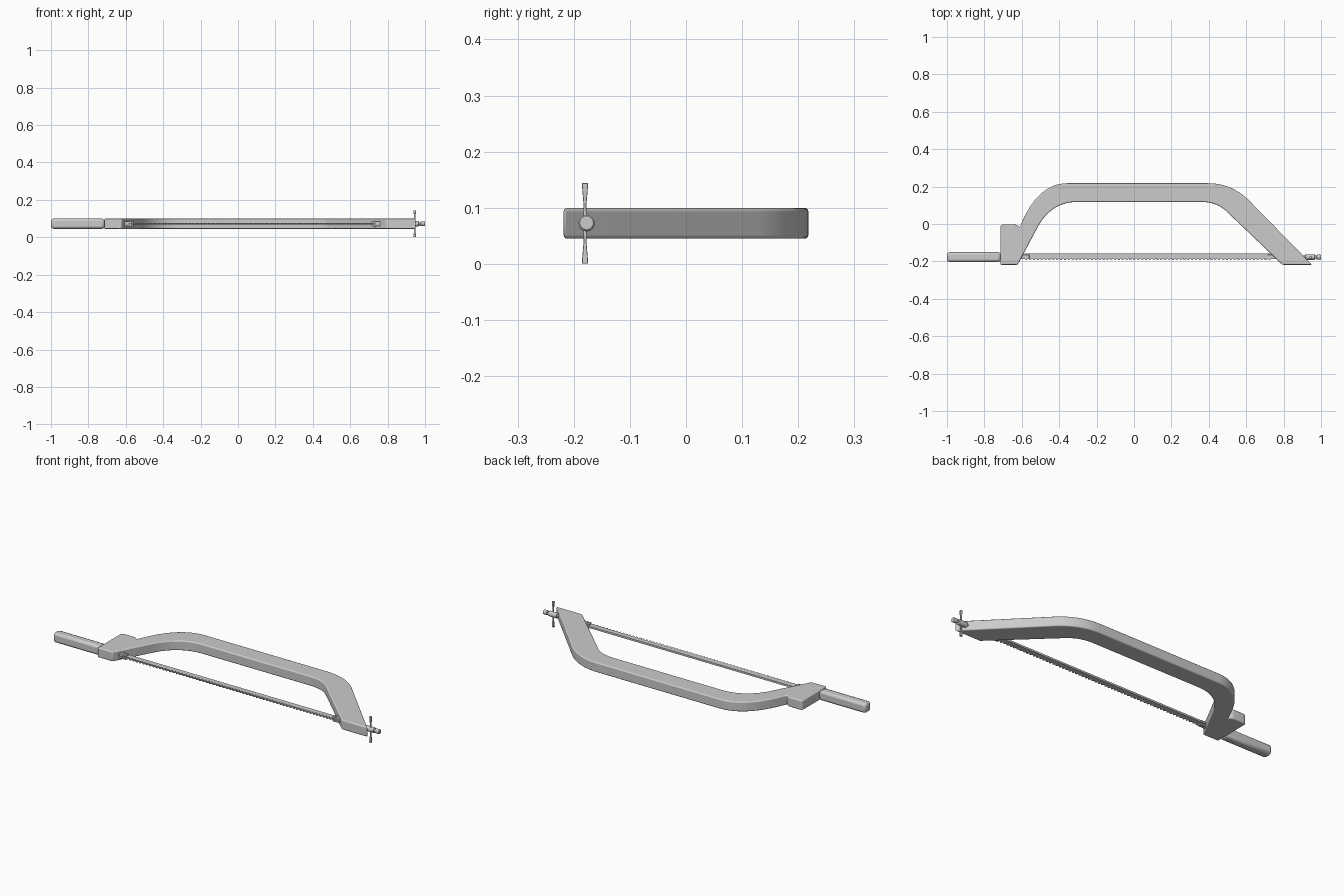
import bpy, bmesh, math
from mathutils import Vector, Matrix

if "Cube" in bpy.data.objects:
    bpy.data.objects.remove(bpy.data.objects["Cube"])

ZC = 0.0722          # mid-plane of the saw
YB = -0.177          # blade / tension axis


def finish(name, bm, bevel=0.0, segments=3, smooth=True):
    bmesh.ops.recalc_face_normals(bm, faces=bm.faces[:])
    me = bpy.data.meshes.new(name)
    bm.to_mesh(me)
    bm.free()
    ob = bpy.data.objects.new(name, me)
    bpy.context.collection.objects.link(ob)
    if bevel:
        m = ob.modifiers.new("Bevel", 'BEVEL')
        m.width, m.segments = bevel, segments
        m.limit_method, m.angle_limit = 'ANGLE', math.radians(30)
    if smooth:
        bpy.ops.object.select_all(action='DESELECT')
        ob.select_set(True)
        bpy.context.view_layer.objects.active = ob
        bpy.ops.object.shade_smooth_by_angle(angle=math.radians(35))
    return ob


def plate(name, pts, z0, z1, **kw):
    bm = bmesh.new()
    f = bm.faces.new([bm.verts.new((x, y, z0)) for x, y in pts])
    r = bmesh.ops.extrude_face_region(bm, geom=[f])
    vs = [g for g in r['geom'] if isinstance(g, bmesh.types.BMVert)]
    bmesh.ops.translate(bm, verts=vs, vec=(0, 0, z1 - z0))
    return finish(name, bm, **kw)


def box(name, x0, x1, y0, y1, z0, z1, **kw):
    return plate(name, [(x0, y0), (x1, y0), (x1, y1), (x0, y1)], z0, z1, **kw)


def rod(name, x0, x1, r, n=16, **kw):
    bm = bmesh.new()
    bmesh.ops.create_cone(bm, cap_ends=True, segments=n, radius1=r, radius2=r,
                          depth=x1 - x0,
                          matrix=Matrix.Translation(((x0 + x1) / 2, YB, ZC)) @ Matrix.Rotation(math.pi / 2, 4, 'Y'))
    return finish(name, bm, **kw)


def arc(a, c, b, n=12):
    a, c, b = Vector(a), Vector(c), Vector(b)
    return [tuple(a * (1 - t) ** 2 + c * 2 * t * (1 - t) + b * t * t)
            for t in (i / n for i in range(n + 1))]


# bow frame with the grip bracket at its left foot
outline = [(-0.715, -0.218)]
outline += arc((-0.715, -0.022), (-0.715, -0.003), (-0.695, -0.003), 5)
outline += arc((-0.64, -0.003), (-0.624, -0.003), (-0.612, -0.018), 4)
outline += arc((-0.606, -0.006), (-0.515, 0.218), (-0.355, 0.218), 16)
outline += arc((0.395, 0.218), (0.52, 0.218), (0.61, 0.131))
outline += [(0.952, -0.218), (0.793, -0.218)]
outline += arc((0.492, 0.07), (0.44, 0.118), (0.36, 0.118))
outline += arc((-0.306, 0.118), (-0.45, 0.116), (-0.522, -0.03), 16)
outline += [(-0.622, -0.218)]
plate("bow_frame", outline, 0.045, 0.0995, bevel=0.008)

# handle
box("handle", -1.0, -0.713, -0.203, -0.151, 0.0455, 0.0995, bevel=0.013, segments=2)

# toothed blade
X0, X1, TEETH = -0.585, 0.735, 64
p = (X1 - X0) / TEETH
edge = [(X1, -0.157), (X0, -0.157)]
for i in range(TEETH):
    x = X0 + i * p
    edge += [(x, -0.183), (x + p * 0.3, -0.193), (x + p * 0.6, -0.193)]
edge.append((X1, -0.183))
plate("blade", edge, ZC - 0.005, ZC + 0.005, smooth=False)

# blade holders with pins
for side, x0, x1, px in (("left", -0.625, -0.56, -0.575), ("right", 0.713, 0.768, 0.73)):
    rod("holder_rod_" + side, x0 - (0.02 if side == "left" else 0),
        x1 + (0.03 if side == "right" else 0), 0.008)
    for lv, z in (("upper", ZC + 0.008), ("lower", ZC - 0.008)):
        box(f"holder_{lv}_{side}", x0, x1, YB - 0.011, YB + 0.013,
            z - 0.005, z + 0.005, bevel=0.002, segments=2)
    bm = bmesh.new()
    bmesh.ops.create_cone(bm, cap_ends=True, segments=12, radius1=0.005, radius2=0.005,
                          depth=0.032, matrix=Matrix.Translation((px, YB, ZC)))
    finish("holder_pin_" + side, bm)

# tension screw and nut
rod("tension_screw", 0.84, 0.998, 0.008)
rod("wing_nut_hub", 0.915, 0.967, 0.0145, bevel=0.003)
rod("screw_tip", 0.976, 1.0, 0.013, n=12, bevel=0.003)

# flared wings of the nut
for nm, s in (("upper", 1), ("lower", -1)):
    bm = bmesh.new()
    rings = []
    for d, hx, hy in ((0.008, 0.004, 0.003), (0.035, 0.004, 0.0027), (0.062, 0.006, 0.005), (0.0718, 0.006, 0.0055)):
        rings.append([bm.verts.new((0.945 + a * hx, YB - 0.003 + b * hy, ZC + s * d))
                      for a, b in ((-1, -1), (1, -1), (1, 1), (-1, 1))])
    for r0, r1 in zip(rings, rings[1:]):
        for k in range(4):
            bm.faces.new((r0[k], r0[(k + 1) % 4], r1[(k + 1) % 4], r1[k]))
    bm.faces.new(rings[0])
    bm.faces.new(rings[-1])
    finish("wing_" + nm, bm, bevel=0.001, segments=2)
